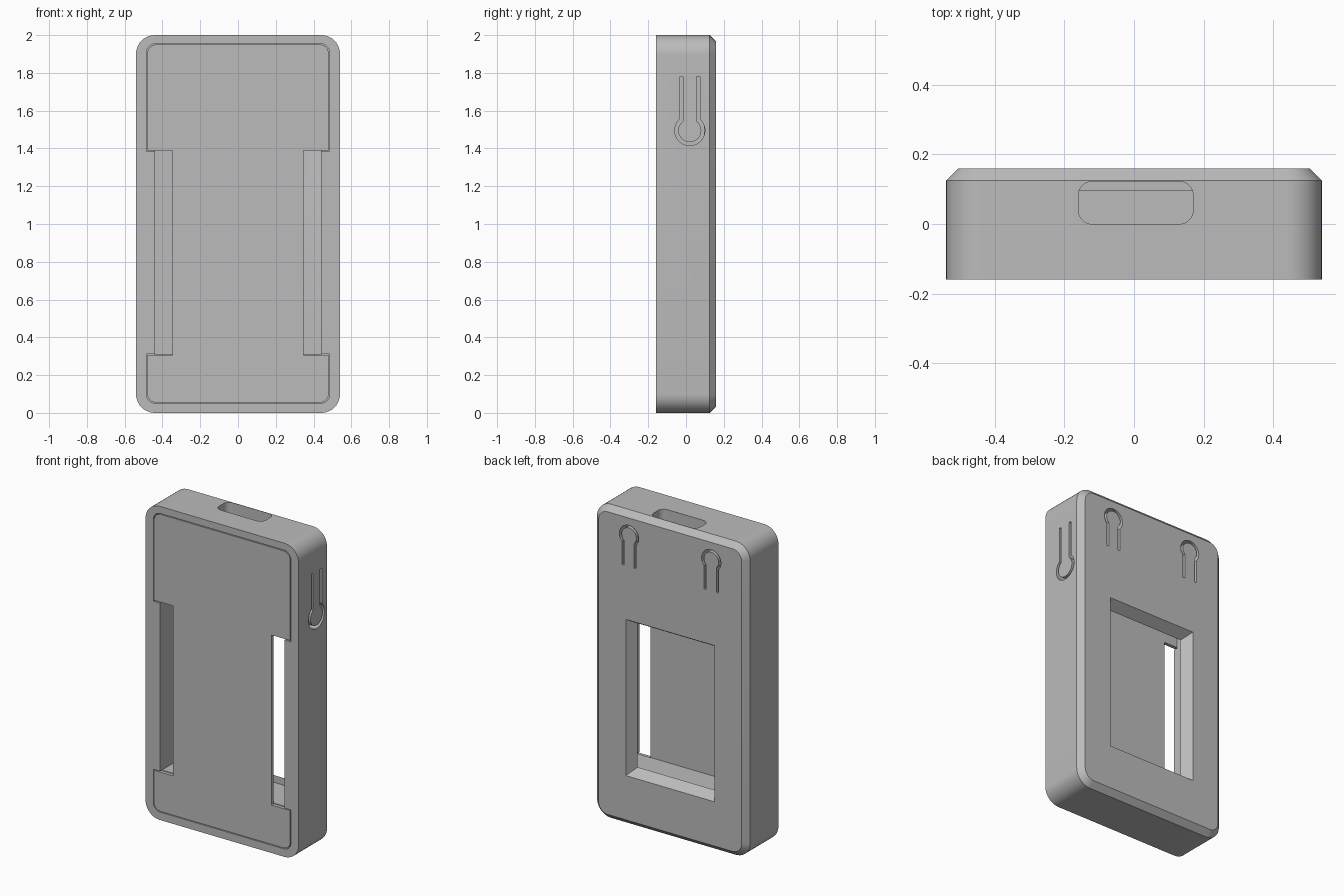
import bpy, bmesh, math

cube = bpy.data.objects.get("Cube")
if cube:
    bpy.data.objects.remove(cube)

grey = bpy.data.materials.new("plain_grey")
grey.use_nodes = True
GREY = (0.5, 0.5, 0.5, 1)
grey.diffuse_color = GREY
grey.node_tree.nodes["Principled BSDF"].inputs["Base Color"].default_value = GREY

# Planes: turn outline (u, v) at depth d into a 3D point
FRONT = lambda u, v, d: (u, d, v)
SIDE = lambda u, v, d: (d, u, v)
TOP = lambda u, v, d: (u, v, d)


def arc(cx, cy, r, start, end, steps=10):
    angles = [math.radians(start + (end - start) * i / steps) for i in range(steps + 1)]
    return [(cx + r * math.cos(a), cy + r * math.sin(a)) for a in angles]


def rounded(u0, u1, v0, v1, r):
    return (arc(u1 - r, v1 - r, r, 0, 90) + arc(u0 + r, v1 - r, r, 90, 180)
            + arc(u0 + r, v0 + r, r, 180, 270) + arc(u1 - r, v0 + r, r, 270, 360))


def rect(u0, u1, v0, v1):
    return [(u0, v0), (u1, v0), (u1, v1), (u0, v1)]


def loft(name, plane, sections):
    """Solid through matching outlines, each given as (outline, depth)."""
    bm = bmesh.new()
    rings = [[bm.verts.new(plane(u, v, d)) for u, v in pts] for pts, d in sections]
    for a, b in zip(rings, rings[1:]):
        for i in range(len(a)):
            j = (i + 1) % len(a)
            bm.faces.new((a[i], a[j], b[j], b[i]))
    caps = [bm.faces.new(rings[0][::-1]), bm.faces.new(rings[-1])]
    bmesh.ops.recalc_face_normals(bm, faces=bm.faces)
    bmesh.ops.triangulate(bm, faces=caps, ngon_method='EAR_CLIP')
    bmesh.ops.recalc_face_normals(bm, faces=bm.faces)
    mesh = bpy.data.meshes.new(name)
    bm.to_mesh(mesh)
    bm.free()
    mesh.materials.append(grey)
    obj = bpy.data.objects.new(name, mesh)
    bpy.context.collection.objects.link(obj)
    return obj


def prism(name, plane, outline, d0, d1):
    return loft(name, plane, [(outline, d0), (outline, d1)])


def notched(w, z0, z1, r, waist, n0, n1):
    """Rounded plate with a long notch in each side."""
    return (arc(w - r, z1 - r, r, 0, 90) + arc(r - w, z1 - r, r, 90, 180)
            + [(-w, n1), (-waist, n1), (-waist, n0), (-w, n0)]
            + arc(r - w, z0 + r, r, 180, 270) + arc(w - r, z0 + r, r, 270, 360)
            + [(w, n0), (waist, n0), (waist, n1), (w, n1)])


def keyhole(cu, cv, big, small, outer, inner, length, flip=1):
    """Slit around a round button on a springy tongue."""
    a = math.degrees(math.acos(outer / big))
    b = math.degrees(math.acos(inner / small))
    pts = [(outer, length)] + arc(0, 0, big, a, -180 - a, 32) + [(-outer, length)]
    pts += [(-inner, length)] + arc(0, 0, small, -180 - b, b, 32) + [(inner, length)]
    return [(cu + u, cv + flip * v) for u, v in pts]


# Case shell with a chamfered back edge
W, D, C = 0.54, 0.16, 0.035
outline = rounded(-W, W, 0, 2, 0.1)
case = loft("case_body", FRONT, [
    (outline, -D), (outline, D - C),
    (rounded(C - W, W - C, C, 2 - C, 0.1 - C), D)])

# Cutters: cavity, lid seat, back window, port and button slits
cutters = [
    prism("cavity_cutter", FRONT, rect(-0.44, 0.44, 0.31, 1.91), -0.3, 0.095),
    prism("lid_seat_cutter", FRONT,
          notched(0.485, 0.05, 1.955, 0.05, 0.3, 0.311, 1.383), -0.25, -0.137),
    loft("window_cutter", FRONT, [
        (rect(-0.265, 0.265, 0.365, 1.265), 0.08),
        (rect(-0.325, 0.325, 0.305, 1.325), 0.18)]),
    prism("port_cutter", TOP, rounded(-0.16, 0.17, 0, 0.122, 0.04), 1.85, 2.1),
    prism("side_button_cutter", SIDE,
          keyhole(0.02, 1.495, 0.08, 0.061, 0.053, 0.036, 0.285), 0.42, 0.6),
]
for x in (-0.29, 0.29):
    cutters.append(prism("back_button_cutter", FRONT,
                         keyhole(x, 1.85, 0.068, 0.052, 0.051, 0.036, 0.195, -1), 0.07, 0.2))

for c in cutters:
    c.hide_render = True
    mod = case.modifiers.new(c.name, 'BOOLEAN')
    mod.operation = 'DIFFERENCE'
    mod.solver = 'EXACT'
    mod.object = c
bpy.context.view_layer.update()
cut = bpy.data.meshes.new_from_object(case.evaluated_get(bpy.context.evaluated_depsgraph_get()))
case.modifiers.clear()
case.data = cut
for c in cutters:
    bpy.data.objects.remove(c)

# Front lid with side slots
lid = prism("front_lid", FRONT,
            notched(0.48, 0.055, 1.95, 0.047, 0.347, 0.306, 1.39), -D, -0.138)

# Smooth rounded corners, keep edges sharp
for obj in (case, lid):
    bpy.ops.object.select_all(action='DESELECT')
    obj.select_set(True)
    bpy.context.view_layer.objects.active = obj
    bpy.ops.object.shade_smooth_by_angle(angle=math.radians(30))
